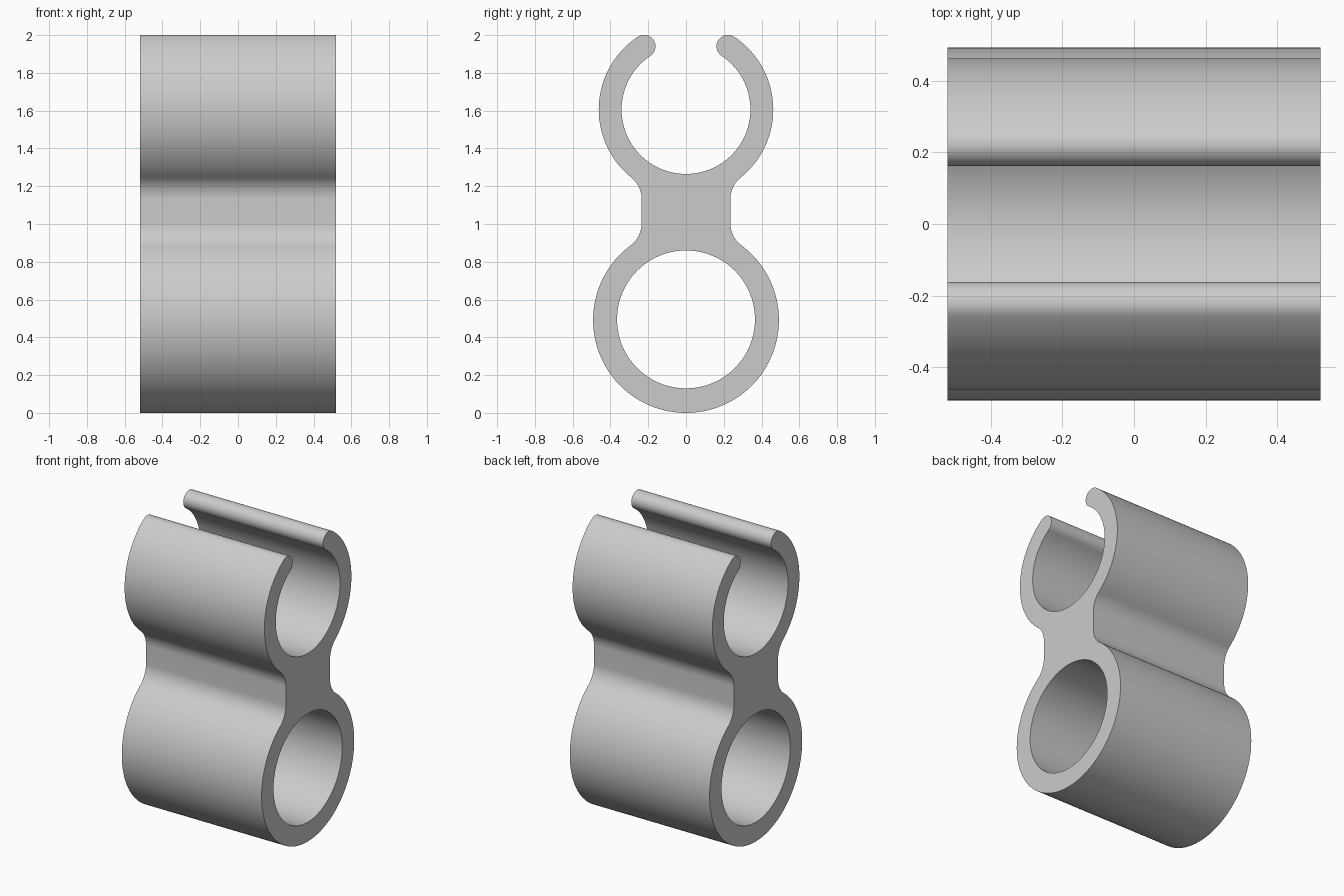
import bpy
import bmesh
from math import sin, cos, atan2, asin, sqrt, pi

cube = bpy.data.objects.get("Cube")
if cube:
    bpy.data.objects.remove(cube, do_unlink=True)

HALF_LENGTH = 0.52
LOW_Z, LOW_OUT, LOW_IN = 0.492, 0.492, 0.365      # closed ring
TOP_Z, TOP_OUT, TOP_IN = 1.606, 0.462, 0.341      # open clip ring
NECK, FILLET = 0.235, 0.147                       # neck half width, fillet radius


def arc(cy, cz, r, start, end, n):
    """Points on an arc in the (y, z) plane."""
    return [(cy + r * cos(start + (end - start) * i / n),
             cz + r * sin(start + (end - start) * i / n)) for i in range(n + 1)]


# Fillet centres touch both the neck side and each ring
fy = NECK + FILLET
low_dz = sqrt((LOW_OUT + FILLET) ** 2 - fy ** 2)
top_dz = sqrt((TOP_OUT + FILLET) ** 2 - fy ** 2)
low_a, top_a = atan2(low_dz, fy), atan2(top_dz, fy)

# Rounded lip at the end of the clip arm
mid, lip = (TOP_OUT + TOP_IN) / 2, (TOP_OUT - TOP_IN) / 2
lip_a = pi / 2 - asin(0.222 / mid)

# Half outline, from the bottom up the outside and back down inside the clip
half = arc(0, LOW_Z, LOW_OUT, -pi / 2, low_a, 56)
half += arc(fy, LOW_Z + low_dz, FILLET, pi + low_a, pi, 14)
half += arc(fy, TOP_Z - top_dz, FILLET, pi, pi - top_a, 14)
half += arc(0, TOP_Z, TOP_OUT, -top_a, lip_a, 44)[1:]
half += arc(mid * cos(lip_a), TOP_Z + mid * sin(lip_a), lip, lip_a, lip_a + pi, 20)[1:]
half += arc(0, TOP_Z, TOP_IN, lip_a, -pi / 2, 56)[1:]
outline = half + [(-y, z) for y, z in reversed(half[1:-1])]
hole = arc(0, LOW_Z + 0.003, LOW_IN, 0, 2 * pi, 112)[:-1]

# Fill the profile and extrude it along x
bm = bmesh.new()
edges = []
for loop in (outline, hole):
    verts = [bm.verts.new((-HALF_LENGTH, y, z)) for y, z in loop]
    edges += [bm.edges.new((verts[i - 1], verts[i])) for i in range(len(verts))]
bmesh.ops.remove_doubles(bm, verts=bm.verts, dist=0.0005)
bmesh.ops.triangle_fill(bm, edges=bm.edges[:], use_beauty=True)
result = bmesh.ops.extrude_face_region(bm, geom=bm.faces[:], use_keep_orig=True)
moved = [g for g in result["geom"] if isinstance(g, bmesh.types.BMVert)]
bmesh.ops.translate(bm, verts=moved, vec=(2 * HALF_LENGTH, 0, 0))
bmesh.ops.recalc_face_normals(bm, faces=bm.faces[:])

mesh = bpy.data.meshes.new("double_tube_clip")
bm.to_mesh(mesh)
bm.free()
clip = bpy.data.objects.new("double_tube_clip", mesh)
bpy.context.collection.objects.link(clip)

# Plain grey plastic
grey = bpy.data.materials.new("light_grey")
grey.use_nodes = True
grey.diffuse_color = (0.6, 0.6, 0.6, 1)
grey.node_tree.nodes["Principled BSDF"].inputs["Base Color"].default_value = (0.6, 0.6, 0.6, 1)
mesh.materials.append(grey)

bpy.ops.object.select_all(action='DESELECT')
clip.select_set(True)
bpy.context.view_layer.objects.active = clip
bpy.ops.object.shade_smooth_by_angle(angle=pi / 6)
